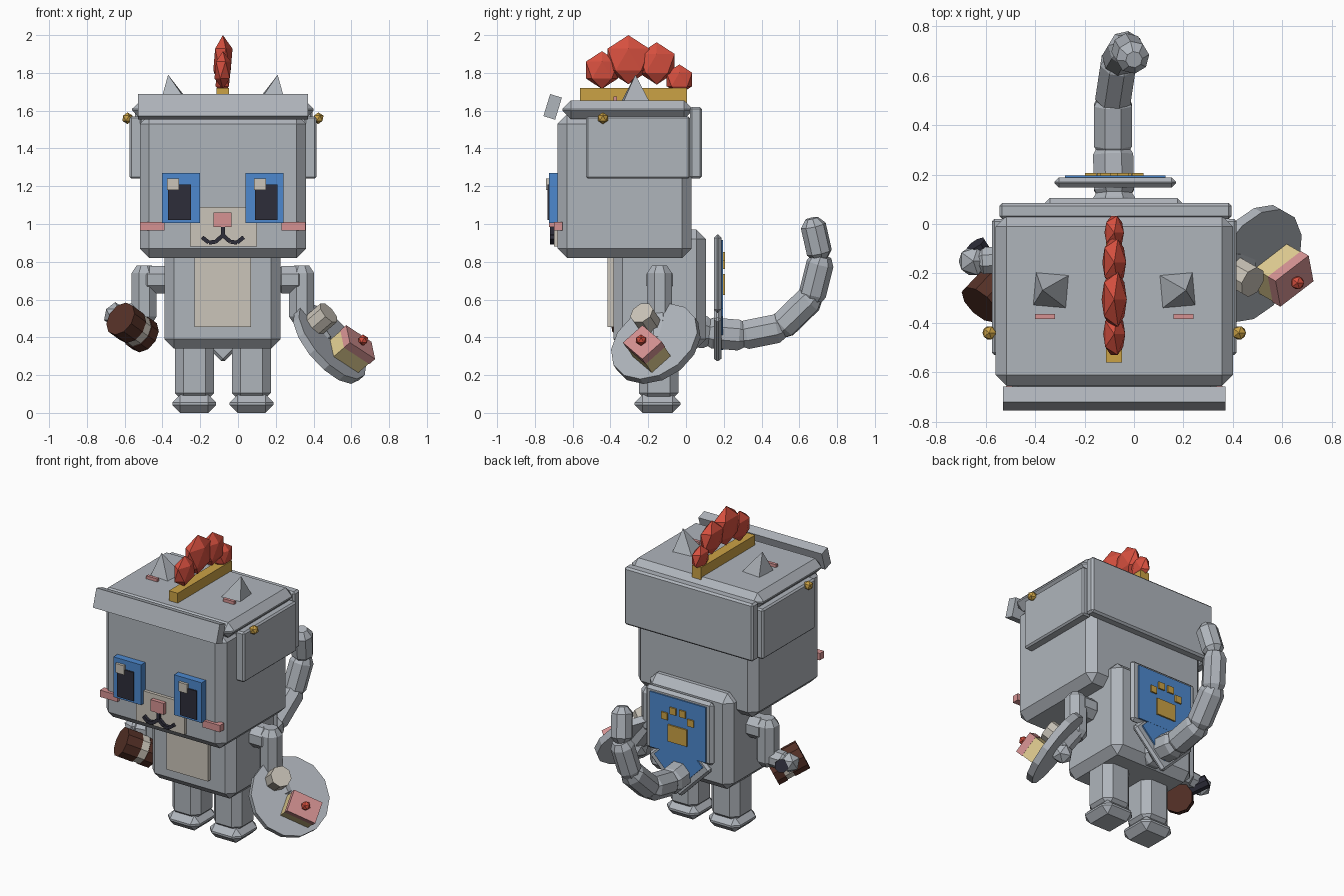
import bpy, bmesh, math
from mathutils import Vector, Matrix

if "Cube" in bpy.data.objects:
    bpy.data.objects.remove(bpy.data.objects["Cube"])

CX = -0.08  # symmetry plane of the figure


def mat(name, r, g, b):
    m = bpy.data.materials.new(name)
    m.diffuse_color = (r, g, b, 1)
    m.use_nodes = True
    m.node_tree.nodes["Principled BSDF"].inputs["Base Color"].default_value = m.diffuse_color
    return m


GREY = mat("steel grey", 0.43, 0.46, 0.50)
BLUE = mat("blue", 0.075, 0.25, 0.62)
DARK = mat("dark navy", 0.027, 0.027, 0.042)
CREAM = mat("cream", 0.60, 0.56, 0.49)
PINK = mat("pink", 0.67, 0.29, 0.29)
RED = mat("red", 0.68, 0.08, 0.05)
GOLD = mat("gold", 0.60, 0.36, 0.06)
BROWN = mat("brown", 0.09, 0.03, 0.02)
CAKE = mat("sponge yellow", 0.76, 0.62, 0.29)


def finish(name, bm, m):
    bmesh.ops.recalc_face_normals(bm, faces=bm.faces[:])
    me = bpy.data.meshes.new(name)
    bm.to_mesh(me)
    bm.free()
    me.materials.append(m)
    ob = bpy.data.objects.new(name, me)
    bpy.context.collection.objects.link(ob)
    return ob


def block(name, m, centre, size, bevel=0, rot=Matrix.Identity(3)):
    bm = bmesh.new()
    bmesh.ops.create_cube(bm, size=1, matrix=Matrix.Diagonal((*size, 1)))
    if bevel:
        bmesh.ops.bevel(bm, geom=bm.edges[:], offset=bevel, segments=1, affect='EDGES')
    bm.transform(Matrix.Translation(centre) @ rot.to_4x4())
    return finish(name, bm, m)


def box(name, m, x, y, z, bevel=0):
    """Box given by its (min, max) on each axis."""
    c = [(a + b) / 2 for a, b in (x, y, z)]
    return block(name, m, c, [b - a for a, b in (x, y, z)], bevel)


def rod(name, m, p, q, r, sides=8, taper=0.0, end=0.6):
    """Prism from p to q, with optional chamfered ends of length taper."""
    p, q = Vector(p), Vector(q)
    length = (q - p).length
    rings = [(0, r), (length, r)]
    if taper:
        rings = [(0, r * end), (taper, r), (length - taper, r), (length, r * end)]
    bm = bmesh.new()
    loops = []
    for h, rad in rings:
        angs = [2 * math.pi * (i + 0.5) / sides for i in range(sides)]
        loops.append([bm.verts.new((rad * math.cos(a), rad * math.sin(a), h)) for a in angs])
    for a, b in zip(loops, loops[1:]):
        for i in range(sides):
            j = (i + 1) % sides
            bm.faces.new((a[i], a[j], b[j], b[i]))
    bm.faces.new(loops[0][::-1])
    bm.faces.new(loops[-1])
    rot = (q - p).to_track_quat('Z', 'Y').to_matrix().to_4x4()
    bm.transform(Matrix.Translation(p) @ rot)
    return finish(name, bm, m)


def gem(name, m, centre, radii):
    bm = bmesh.new()
    mx = Matrix.Translation(centre) @ Matrix.Diagonal((*radii, 1))
    bmesh.ops.create_icosphere(bm, subdivisions=1, radius=1, matrix=mx)
    return finish(name, bm, m)


def span(s, a, b):
    """x range at distances a..b from the symmetry plane on side s."""
    return tuple(sorted((CX + s * a, CX + s * b)))


# Head, body, belly
box("head", GREY, (-0.52, 0.36), (-0.68, 0.03), (0.82, 1.58), 0.05)
box("body", GREY, (-0.39, 0.225), (-0.385, 0.105), (0.34, 0.97), 0.05)
box("belly_patch", CREAM, (-0.23, 0.07), (-0.415, -0.37), (0.455, 0.90))

# Helmet: cap, back guard, visor
box("helmet_cap", GREY, (-0.56, 0.40), (-0.655, 0.035), (1.555, 1.655), 0.045)
box("helmet_back_guard", GREY, (-0.545, 0.395), (0.02, 0.085), (1.24, 1.62), 0.012)
block("visor", GREY, (CX, -0.706, 1.62), (0.90, 0.065, 0.122), 0,
      Matrix.Rotation(math.radians(-17), 3, 'X'))

# Face centre
box("muzzle", CREAM, (-0.255, 0.10), (-0.70, -0.66), (0.88, 1.09))
box("nose", PINK, (-0.13, -0.035), (-0.725, -0.69), (0.985, 1.06))
rod("mouth_stem", DARK, (CX, -0.71, 0.99), (CX, -0.71, 0.93), 0.014, 4)

for s, side in ((-1, "left"), (1, "right")):
    # Helmet side guard and bolt
    box(side + "_side_guard", GREY, span(s, 0.43, 0.495), (-0.53, 0.02), (1.24, 1.57), 0.01)
    gem(side + "_bolt", GOLD, (CX + s * 0.505, -0.44, 1.56), (0.031,) * 3)
    # Ear: four-sided spike leaning outward
    bm = bmesh.new()
    bmesh.ops.create_cone(bm, segments=4, radius1=0.11, radius2=0, depth=0.16, cap_ends=True,
                          matrix=Matrix.Rotation(math.radians(45 + s * 5), 4, 'Z'))
    for v in bm.verts:
        if v.co.z > 0:
            v.co.x += s * 0.04
    bm.transform(Matrix.Translation((CX + s * 0.25, -0.268, 1.71)))
    finish(side + "_ear", bm, GREY)
    box(side + "_inner_ear", PINK, span(s, 0.24, 0.32), (-0.385, -0.365), (1.65, 1.675))
    # Eye
    box(side + "_eye", BLUE, span(s, 0.12, 0.322), (-0.725, -0.67), (1.005, 1.27))
    ex = CX + s * 0.23
    box(side + "_pupil", DARK, (ex - 0.06, ex + 0.06), (-0.734, -0.72), (1.02, 1.21))
    box(side + "_eye_glint", CREAM, (ex - 0.066, ex - 0.003), (-0.742, -0.72), (1.18, 1.24))
    # Cheek and mouth curve
    box(side + "_cheek", PINK, span(s, 0.31, 0.438), (-0.70, -0.655), (0.965, 1.01))
    curve = [(0, 0.94), (0.04, 0.905), (0.075, 0.902), (0.11, 0.93)]
    for i, (a, b) in enumerate(zip(curve, curve[1:])):
        rod(f"{side}_mouth_{i}", DARK, (CX + s * a[0], -0.71, a[1]),
            (CX + s * b[0], -0.71, b[1]), 0.015, 4)
    # Leg and foot
    box(side + "_leg", GREY, span(s, 0.047, 0.254), (-0.25, -0.04), (0.06, 0.40), 0.045)
    box(side + "_foot", GREY, span(s, 0.036, 0.268), (-0.272, -0.03), (0, 0.097), 0.042)
    # Shoulder and upper arm
    rod(side + "_shoulder", GREY, (CX + s * 0.28, -0.14, 0.705),
        (CX + s * 0.43, -0.14, 0.705), 0.078, 8, 0.03)
    rod(side + "_upper_arm", GREY, (CX + s * 0.417, -0.14, 0.78),
        (CX + s * 0.417, -0.14, 0.47), 0.072, 8, 0.04)

# Crest
box("crest_rail", GOLD, (-0.113, -0.048), (-0.56, 0.005), (1.64, 1.72))
for i, (y, z, r, w) in enumerate([(-0.445, 1.815, 0.10, 0.05), (-0.305, 1.87, 0.13, 0.057),
                                  (-0.155, 1.85, 0.112, 0.054), (-0.035, 1.765, 0.08, 0.044)]):
    gem(f"crest_plume_{i}", RED, (CX, y, z), (w, r, r))

# Tail: chain of chamfered segments
tail = [(-0.08, 0.0, 0.44), (-0.08, 0.12, 0.425), (-0.085, 0.30, 0.41), (-0.085, 0.50, 0.45),
        (-0.06, 0.665, 0.61), (-0.03, 0.715, 0.81), (0.0, 0.665, 1.03)]
for i, (p, q) in enumerate(zip(tail, tail[1:])):
    p, q = Vector(p), Vector(q)
    d = (q - p).normalized() * (0.02 if i < 5 else 0.0)
    rod(f"tail_{i}", GREY, p - d, q + d, 0.093 - 0.005 * i, 8, 0.04, 0.72 if i < 5 else 0.5)

# Back shield: square plate with a diamond point, blue inlay and paw emblem
turn = Matrix.Rotation(math.radians(45), 3, 'Y')
box("back_shield_plate", GREY, (-0.322, 0.17), (0.147, 0.188), (0.53, 0.945), 0.018)
block("back_shield_point", GREY, (CX, 0.167, 0.495), (0.325, 0.04, 0.325), 0.015, turn)
box("back_shield_inlay", BLUE, (-0.28, 0.127), (0.18, 0.197), (0.55, 0.915))
block("back_shield_inlay_point", BLUE, (CX, 0.188, 0.51), (0.25, 0.016, 0.25), 0, turn)
box("paw_pad", GOLD, (CX - 0.07, CX + 0.07), (0.19, 0.207), (0.625, 0.735))
for i, (dx, z) in enumerate([(-0.095, 0.785), (-0.035, 0.83), (0.035, 0.83), (0.095, 0.785)]):
    block(f"paw_toe_{i}", GOLD, (CX + dx, 0.198, z), (0.045, 0.017, 0.045))

# Left forearm, hand and banded mallet
rod("left_forearm", GREY, (-0.48, -0.14, 0.53), (-0.64, -0.15, 0.52), 0.058, 8, 0.03)
gem("left_hand", GREY, (-0.65, -0.15, 0.52), (0.066,) * 3)
rod("mallet_handle", DARK, (-0.64, -0.08, 0.52), (-0.53, -0.25, 0.45), 0.042, 8)
axis = Vector((0.58, 0.62, -0.42)).normalized()
mid = Vector((-0.555, -0.255, 0.45))
rod("mallet_front", BROWN, mid - axis * 0.11, mid - axis * 0.01, 0.095, 10)
rod("mallet_band", CREAM, mid - axis * 0.01, mid + axis * 0.04, 0.09, 10)
rod("mallet_rear", BROWN, mid + axis * 0.04, mid + axis * 0.10, 0.095, 10)

# Right forearm and round tray shield
n = Vector((0.70, -0.40, 0.60)).normalized()
c = Vector((0.485, -0.16, 0.367))
rod("right_forearm", GREY, (0.335, -0.14, 0.53), c - n * 0.03, 0.06, 8, 0.03)
gem("right_hand", GREY, c - n * 0.06, (0.066,) * 3)
rod("round_shield", GREY, c - n * 0.022, c + n * 0.022, 0.25, 14)
knob = Vector((0.445, -0.215, 0.50))
rod("cream_knob", CREAM, knob - n * 0.06, knob + n * 0.05, 0.066, 8)

# Cake slice with icing and cherry
u = Vector((1.3, 1.0, -0.85))
u = (u - n * u.dot(n)).normalized()
frame = Matrix((u, n.cross(u), n)).transposed()
base = Vector((0.665, -0.24, 0.388)) - n * 0.17
block("cake_sponge", CAKE, base + n * 0.06, (0.185, 0.135, 0.09), 0, frame)
block("cake_icing", PINK, base + n * 0.125, (0.19, 0.14, 0.045), 0, frame)
gem("cake_cherry", RED, base + n * 0.165, (0.03,) * 3)
